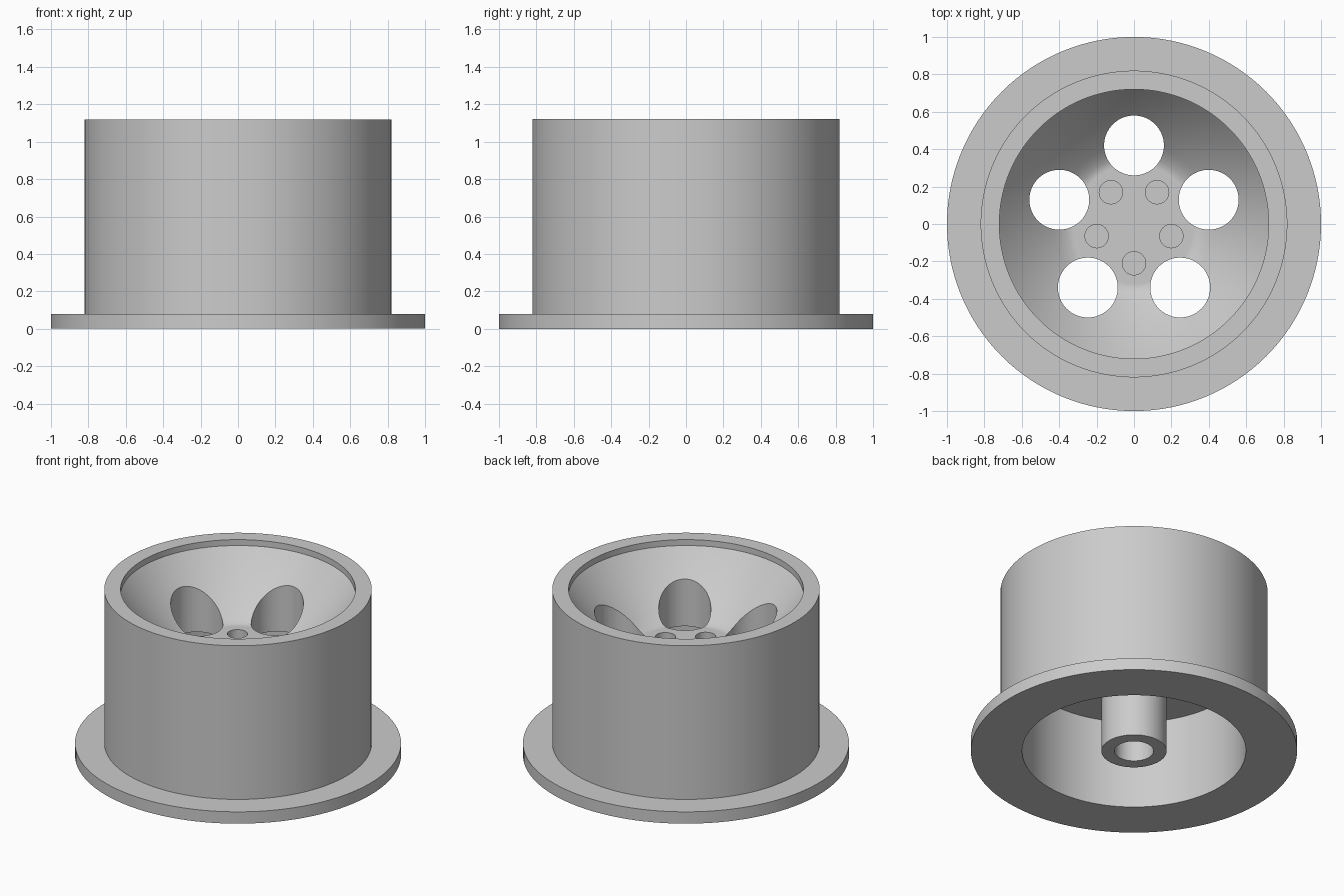
import bpy
import bmesh
import math
from mathutils import Matrix, Vector

cube = bpy.data.objects.get("Cube")
if cube:
    bpy.data.objects.remove(cube, do_unlink=True)

metal = bpy.data.materials.new("light grey metal")
metal.use_nodes = True
grey = (0.6, 0.6, 0.6, 1)
metal.diffuse_color = grey
metal.node_tree.nodes["Principled BSDF"].inputs["Base Color"].default_value = grey


def make_object(name, bm):
    bmesh.ops.recalc_face_normals(bm, faces=bm.faces)
    mesh = bpy.data.meshes.new(name)
    bm.to_mesh(mesh)
    bm.free()
    mesh.materials.append(metal)
    obj = bpy.data.objects.new(name, mesh)
    bpy.context.collection.objects.link(obj)
    return obj


def lathe(name, profile, steps=128):
    """Revolve a half section of (radius, height) points about z."""
    bm = bmesh.new()
    verts = [bm.verts.new((r, 0, z)) for r, z in profile]
    edges = [bm.edges.new(pair) for pair in zip(verts, verts[1:])]
    bmesh.ops.spin(bm, geom=verts + edges, cent=(0, 0, 0), axis=(0, 0, 1),
                   angle=math.tau, steps=steps, use_duplicate=False)
    bmesh.ops.remove_doubles(bm, verts=bm.verts, dist=0.0005)
    return make_object(name, bm)


def ring_cutter(name, ring_radius, start, radius, bottom, top, segments):
    """Five upright cylinders evenly spaced around the axis."""
    bm = bmesh.new()
    for i in range(5):
        a = math.radians(start + 72 * i)
        centre = Vector((ring_radius * math.cos(a), ring_radius * math.sin(a),
                         (bottom + top) / 2))
        bmesh.ops.create_cone(bm, cap_ends=True, segments=segments,
                              radius1=radius, radius2=radius, depth=top - bottom,
                              matrix=Matrix.Translation(centre))
    obj = make_object(name, bm)
    obj.hide_render = True
    return obj


# Hub underside: blind axle bore, boss and hollow barrel
underside = [(0, 0.5), (0.12, 0.5), (0.12, 0), (0.2, 0), (0.2, 0.6),
             (0.686, 0.6), (0.686, 0)]
# Flange, outer barrel and rim lip
outside = [(1, 0), (1, 0.08), (0.82, 0.08), (0.82, 1.12), (0.72, 1.12)]
# Curved dish from the lip down to the flat hub face
dish = []
for i in range(12, 0, -1):
    t = 0.1 + 0.9 * (i - 1) / 11
    dish.append((0.36 + 0.36 * t, 0.72 + 0.36 * (0.75 * t + 0.25 * t * t)))
hub_face = [(0.36, 0.727), (0.335, 0.72), (0.32, 0.72), (0, 0.72)]
wheel = lathe("wheel_rim", underside + outside + dish + hub_face)

# Through holes in the dish and blind lug holes in the hub face
cutters = [ring_cutter("vent_hole_cutter", 0.42, 90, 0.16, 0.4, 1.3, 64),
           ring_cutter("lug_hole_cutter", 0.21, -90, 0.0625, 0.64, 0.9, 32)]
bpy.ops.object.select_all(action="DESELECT")
wheel.select_set(True)
bpy.context.view_layer.objects.active = wheel
for cutter in cutters:
    cut = wheel.modifiers.new(cutter.name, "BOOLEAN")
    cut.operation = "DIFFERENCE"
    cut.solver = "EXACT"
    cut.object = cutter
    bpy.ops.object.modifier_apply(modifier=cut.name)
    bpy.data.objects.remove(cutter, do_unlink=True)

# Smooth curved walls, keep machined edges crisp
bpy.ops.object.shade_smooth_by_angle(angle=math.radians(30))
wheel.modifiers.new("even_shading", "WEIGHTED_NORMAL").keep_sharp = True
